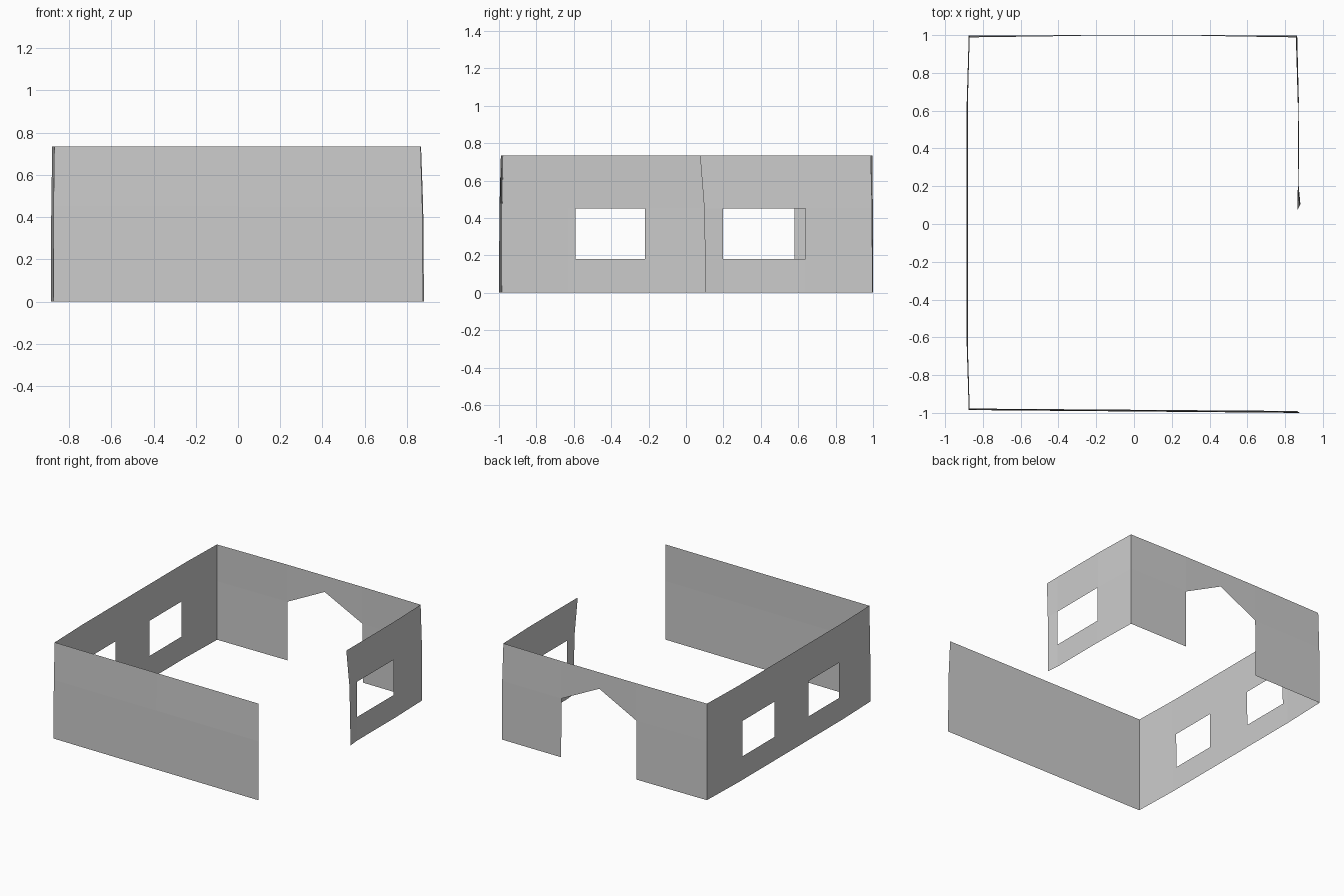
import bpy, bmesh

if "Cube" in bpy.data.objects:
    bpy.data.objects.remove(bpy.data.objects["Cube"])

H = 0.735
ROWS = [0, 0.18, 0.45, H]


def lean(z):
    """Walls stay nearly upright low down, then lean inward toward the top."""
    if z <= 0.45:
        return 0.25 * z / 0.45
    return 0.25 + 0.75 * (z - 0.45) / (H - 0.45)


def place(keys, axis, s, z):
    """Map wall coordinate (s, z) to space; keys hold bottom and top plan points."""
    for a, b in zip(keys, keys[1:]):
        if s <= b[axis] + 1e-6:
            break
    t = (s - a[axis]) / (b[axis] - a[axis])
    bx, by, tx, ty = [p + (q - p) * t for p, q in zip(a, b)]
    k = lean(z)
    return (bx + (tx - bx) * k, by + (ty - by) * k, z)


def cells(cols, holes=(), rows=ROWS):
    """Rectangular panels over a grid, leaving out the hole cells."""
    return [[(cols[i], rows[j]), (cols[i + 1], rows[j]),
             (cols[i + 1], rows[j + 1]), (cols[i], rows[j + 1])]
            for i in range(len(cols) - 1) for j in range(len(rows) - 1)
            if (i, j) not in holes]


def wall(name, keys, axis, polys):
    bm = bmesh.new()
    for poly in polys:
        bm.faces.new([bm.verts.new(place(keys, axis, s, z)) for s, z in poly])
    bmesh.ops.remove_doubles(bm, verts=bm.verts, dist=0.0005)
    bmesh.ops.recalc_face_normals(bm, faces=bm.faces)
    me = bpy.data.meshes.new(name)
    bm.to_mesh(me)
    bm.free()
    bpy.context.collection.objects.link(bpy.data.objects.new(name, me))


# plain front wall
wall("front_wall", [(-0.875, -0.985, -0.87, -0.977), (0.876, -1.0, 0.865, -0.99)],
     0, cells([-0.875, 0, 0.876]))

# left wall with two windows
wall("left_wall",
     [(-0.875, -0.985, -0.87, -0.977), (-0.886, -0.63, -0.88, -0.63),
      (-0.886, 0.63, -0.88, 0.63), (-0.875, 0.997, -0.87, 0.988)],
     1, cells([-0.985, -0.63, -0.59, -0.22, 0.19, 0.58, 0.63, 0.997],
              {(2, 1), (4, 1)}))

# short right wall with one window and a slanted free end
wall("right_wall",
     [(0.881, 0.105, 0.866, 0.075), (0.872, 0.2, 0.867, 0.19),
      (0.873, 0.64, 0.867, 0.64), (0.864, 0.997, 0.857, 0.988)],
     1, cells([0.105, 0.2, 0.64, 0.997], {(1, 1)}))

# back wall with a pointed doorway
L, C, R = -0.28, 0.037, 0.358
back = cells([-0.875, L]) + cells([R, 0.864])
back += [[(L, 0.45), (C, 0.61), (C, H), (L, H)],
         [(C, 0.61), (R, 0.45), (R, H), (C, H)]]
wall("back_wall",
     [(-0.875, 0.997, -0.87, 0.988), (L, 1.0, L, 0.996),
      (R, 1.0, R, 0.996), (0.864, 0.997, 0.857, 0.988)], 0, back)
